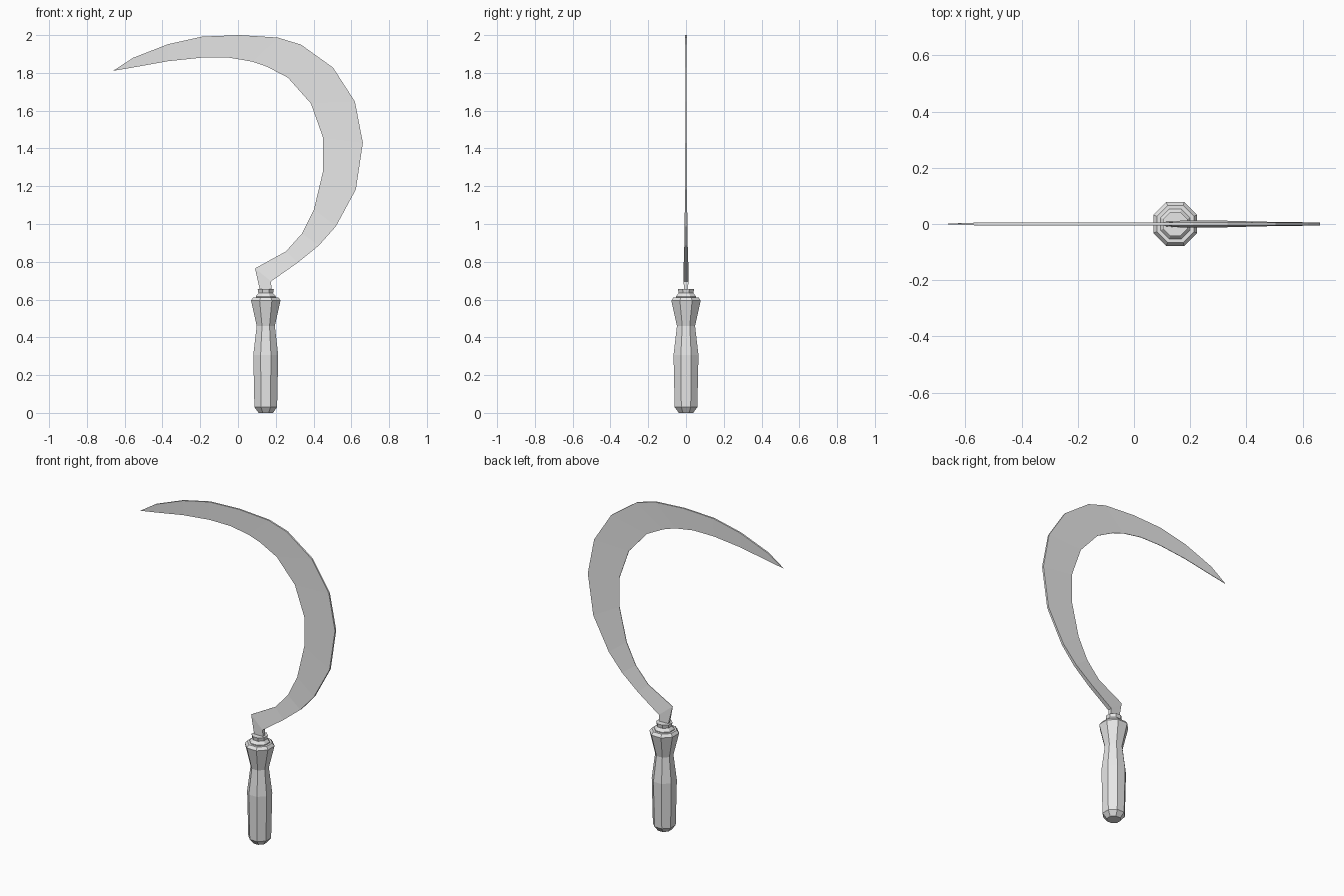
import bpy, bmesh, math

grey = bpy.data.materials.new("plain grey")
grey.diffuse_color = (0.8, 0.8, 0.8, 1)


def finish(name, bm):
    bmesh.ops.recalc_face_normals(bm, faces=bm.faces)
    mesh = bpy.data.meshes.new(name)
    bm.to_mesh(mesh)
    bm.free()
    mesh.materials.append(grey)
    obj = bpy.data.objects.new(name, mesh)
    bpy.context.collection.objects.link(obj)


def loft(name, rings):
    """Skin a list of equal-length point rings and cap both ends."""
    bm = bmesh.new()
    rows = [[bm.verts.new(p) for p in ring] for ring in rings]
    n = len(rows[0])
    for a, b in zip(rows, rows[1:]):
        for i in range(n):
            j = (i + 1) % n
            bm.faces.new((a[i], a[j], b[j], b[i]))
    bm.faces.new(rows[0])
    bm.faces.new(rows[-1])
    bmesh.ops.remove_doubles(bm, verts=bm.verts, dist=0.0002)
    finish(name, bm)


def octagon(apothem, z, cx=0.147):
    r = apothem / math.cos(math.pi / 8)
    return [(cx + r * math.cos((k + 0.5) * math.pi / 4),
             r * math.sin((k + 0.5) * math.pi / 4), z) for k in range(8)]


# Octagonal handle and its collar: (half width, height)
loft("handle", [octagon(*p) for p in (
    (0.038, 0), (0.060, 0.03), (0.066, 0.307), (0.048, 0.46),
    (0.078, 0.595), (0.066, 0.612))])
loft("collar", [octagon(*p) for p in (
    (0.053, 0.60), (0.053, 0.617), (0.039, 0.634), (0.043, 0.656))])

# Curved blade: thick back edge, sharp inner edge
# (back x, back z, edge x, edge z, half thickness of back)
stations = [
    (0.175, 0.696, 0.090, 0.765, 0.013), (0.317, 0.796, 0.254, 0.855, 0.012),
    (0.428, 0.886, 0.339, 0.950, 0.009), (0.518, 0.987, 0.402, 1.077, 0.007),
    (0.624, 1.183, 0.450, 1.278, 0.006), (0.661, 1.430, 0.450, 1.458, 0.006),
    (0.619, 1.648, 0.386, 1.638, 0.005), (0.503, 1.828, 0.264, 1.775, 0.005),
    (0.333, 1.950, 0.153, 1.833, 0.005), (0.210, 1.987, 0.074, 1.860, 0.005),
    (0.010, 2.000, -0.050, 1.881, 0.005), (-0.190, 1.992, -0.190, 1.881, 0.005),
    (-0.370, 1.952, -0.370, 1.862, 0.005), (-0.555, 1.880, -0.560, 1.828, 0.005),
    (-0.655, 1.815, -0.661, 1.811, 0.001)]
loft("blade", [[(bx, -t, bz), (bx, t, bz), (ex, 0.0015, ez), (ex, -0.0015, ez)]
               for bx, bz, ex, ez, t in stations])

# Tang joining the blade to the collar
loft("tang", [
    [(0.178, -0.009, 0.64), (0.178, 0.009, 0.64), (0.118, 0.009, 0.64), (0.118, -0.009, 0.64)],
    [(0.175, -0.013, 0.696), (0.175, 0.013, 0.696), (0.090, 0.0015, 0.765), (0.090, -0.0015, 0.765)]])
